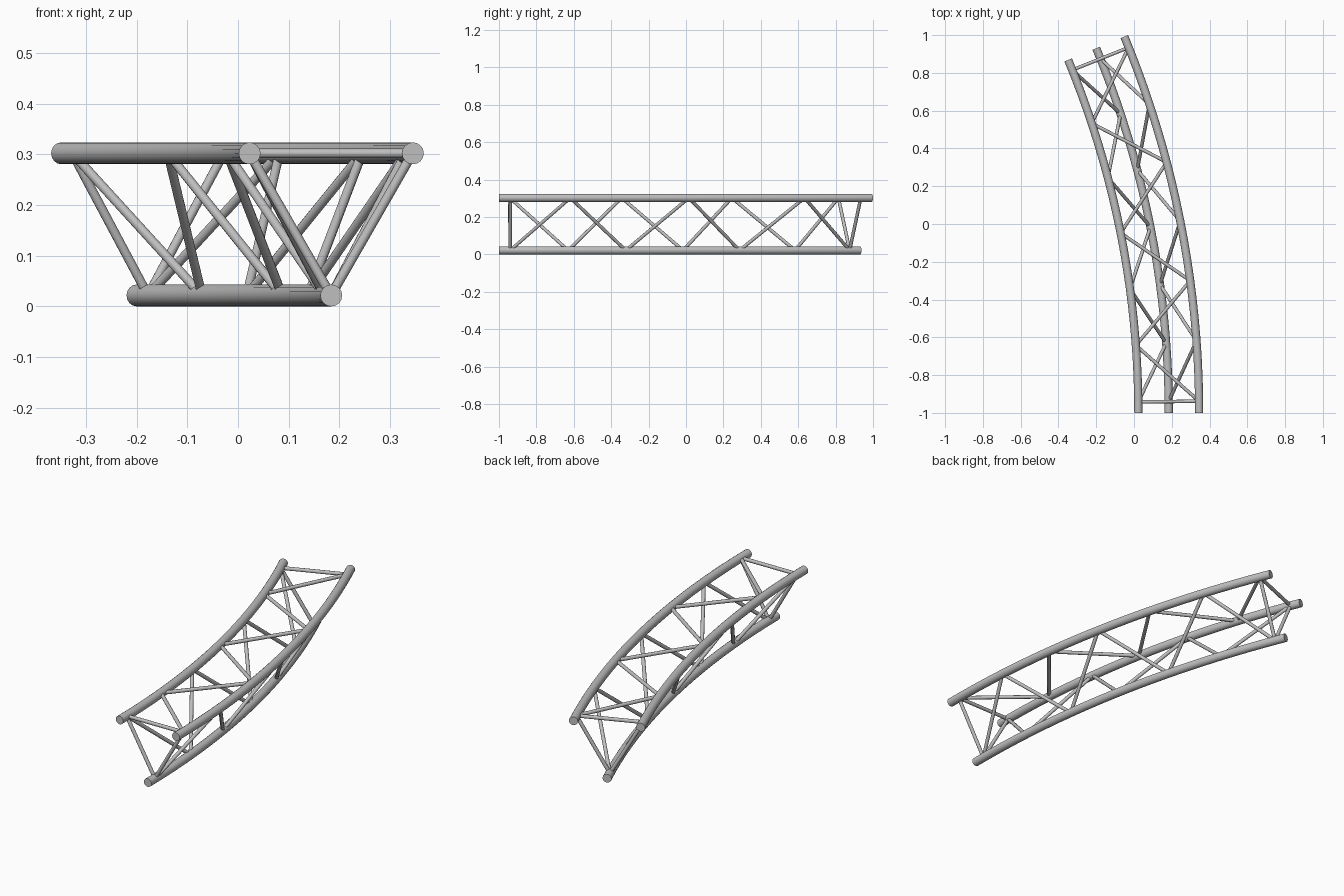
import bpy, bmesh, math
from mathutils import Matrix, Vector

cube = bpy.data.objects.get("Cube")
if cube:
    bpy.data.objects.remove(cube, do_unlink=True)

CENTRE = Vector((-4.86, -1, 0))      # bend centre of the truss
SWEEP = math.radians(22.5)
END = math.radians(0.68)             # inset of the end frames
BAYS = 6
CHORD_R, BRACE_R = 0.0216, 0.0092

# Each chord: bend radius and height
CHORDS = {
    "inner_top": (4.883, 0.302),
    "outer_top": (5.205, 0.302),
    "bottom": (5.044, 0.0216),
}

metal = bpy.data.materials.new("light grey metal")
metal.use_nodes = True
GREY = (0.52, 0.52, 0.52, 1)
metal.diffuse_color = GREY
metal.node_tree.nodes["Principled BSDF"].inputs["Base Color"].default_value = GREY


def finish(name, bm):
    bmesh.ops.recalc_face_normals(bm, faces=bm.faces)
    mesh = bpy.data.meshes.new(name)
    bm.to_mesh(mesh)
    bm.free()
    mesh.materials.append(metal)
    obj = bpy.data.objects.new(name, mesh)
    bpy.context.collection.objects.link(obj)
    return obj


def point(chord, angle):
    radius, z = CHORDS[chord]
    return CENTRE + Vector((radius * math.cos(angle), radius * math.sin(angle), z))


def node(chord, k):
    return point(chord, END + (SWEEP - 2 * END) * k / BAYS)


# Curved chord tube: a circle spun about the bend centre, then capped
def chord_tube(chord):
    bm = bmesh.new()
    place = Matrix.Translation(point(chord, 0)) @ Matrix.Rotation(math.pi / 2, 4, "X")
    bmesh.ops.create_circle(bm, segments=16, radius=CHORD_R, matrix=place)
    bmesh.ops.spin(bm, geom=bm.verts[:] + bm.edges[:], cent=CENTRE,
                   axis=(0, 0, 1), angle=SWEEP, steps=20)
    bmesh.ops.holes_fill(bm, edges=[e for e in bm.edges if e.is_boundary], sides=0)
    finish(chord + "_chord", bm)


# Straight round brace between two points
def brace(name, a, b):
    bm = bmesh.new()
    d = b - a
    place = Matrix.Translation((a + b) / 2) @ d.to_track_quat("Z", "Y").to_matrix().to_4x4()
    bmesh.ops.create_cone(bm, cap_ends=True, segments=12, radius1=BRACE_R,
                          radius2=BRACE_R, depth=d.length, matrix=place)
    finish(name, bm)


for chord in CHORDS:
    chord_tube(chord)

# Each side of the triangle: end struts plus a zigzag starting on the first chord
SIDES = {
    "top": ("outer_top", "inner_top"),
    "outer_side": ("bottom", "outer_top"),
    "inner_side": ("inner_top", "bottom"),
}
for side, pair in SIDES.items():
    for end, k in (("front", 0), ("back", BAYS)):
        brace(f"{side}_{end}_strut", node(pair[0], k), node(pair[1], k))
    for k in range(BAYS):
        brace(f"{side}_diagonal_{k + 1}",
              node(pair[k % 2], k), node(pair[(k + 1) % 2], k + 1))

# Smooth tubes with crisp end caps
bpy.ops.object.select_all(action="DESELECT")
for obj in bpy.context.collection.objects:
    if obj.type == "MESH" and obj.data.materials and obj.data.materials[0] == metal:
        obj.select_set(True)
        bpy.context.view_layer.objects.active = obj
bpy.ops.object.shade_smooth_by_angle(angle=math.radians(35))
